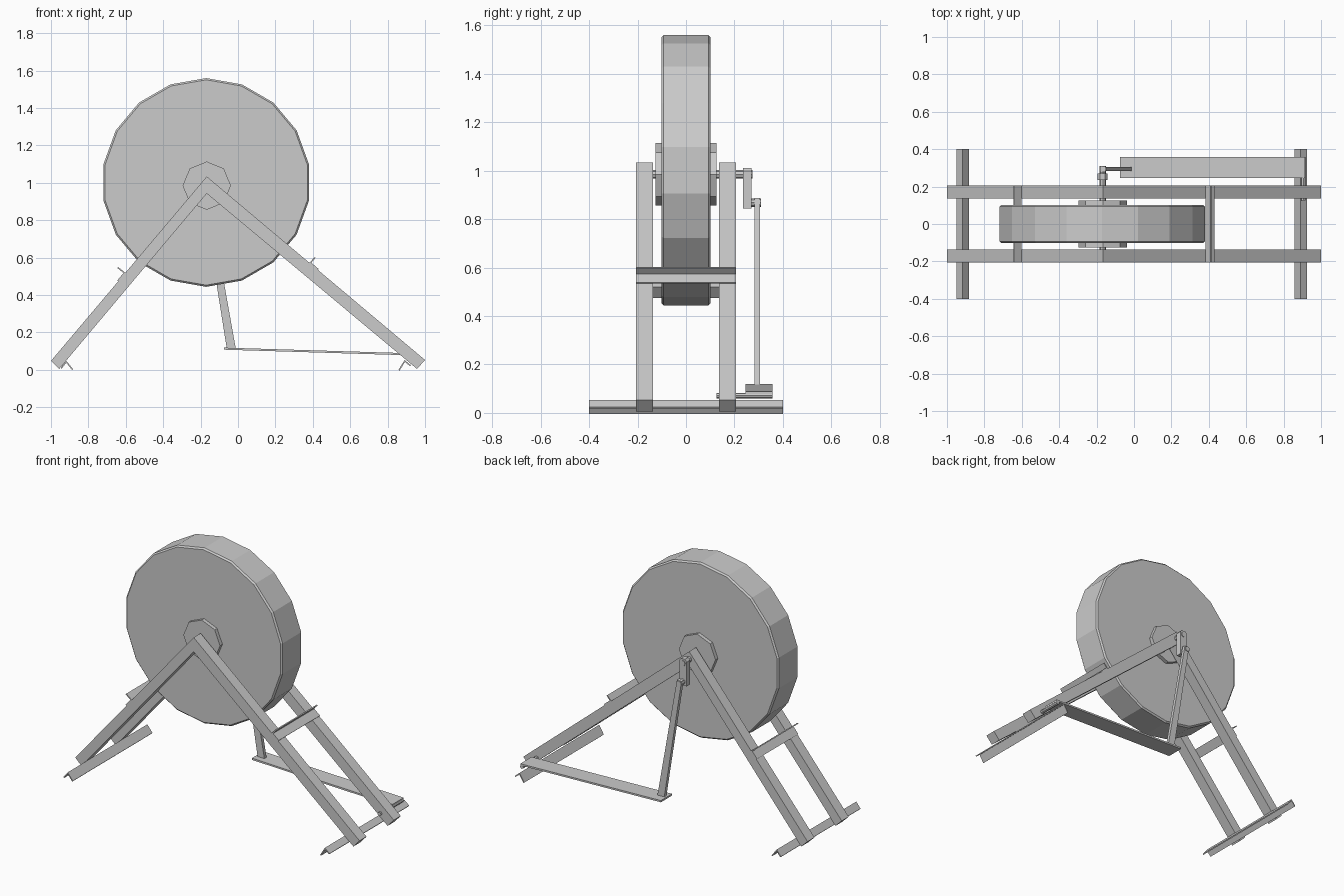
import bpy, bmesh, math
from mathutils import Vector

if "Cube" in bpy.data.objects:
    bpy.data.objects.remove(bpy.data.objects["Cube"])


def prism(name, profile, y0, y1):
    """Extrude an (x, z) outline from y0 to y1."""
    bm = bmesh.new()
    a = [bm.verts.new((x, y0, z)) for x, z in profile]
    b = [bm.verts.new((x, y1, z)) for x, z in profile]
    bm.faces.new(a)
    bm.faces.new(b[::-1])
    n = len(a)
    for i in range(n):
        bm.faces.new((a[i], b[i], b[(i + 1) % n], a[(i + 1) % n]))
    bmesh.ops.recalc_face_normals(bm, faces=bm.faces)
    me = bpy.data.meshes.new(name)
    bm.to_mesh(me)
    bm.free()
    ob = bpy.data.objects.new(name, me)
    bpy.context.collection.objects.link(ob)
    return ob


def disc(name, x, z, r, sides, y0, y1):
    """Low-poly cylinder along y with a vertex at the top."""
    pts = []
    for i in range(sides):
        t = math.pi / 2 + 2 * math.pi * i / sides
        pts.append((x + r * math.cos(t), z + r * math.sin(t)))
    return prism(name, pts, y0, y1)


def angle_iron(name, corner, end_a, end_b, half, t=0.007):
    """L-section bar along y: two flanges leaving one corner."""
    c, a, b = Vector(corner), Vector(end_a), Vector(end_b)
    u, v = (a - c).normalized() * t, (b - c).normalized() * t
    return prism(name, [c, a, a + v, c + u + v, b + u, b], -half, half)


AX, AZ = -0.167, 0.985

# Grinding wheel with small edge bevel
stone = disc("grinding_wheel", -0.17, 1.002, 0.558, 18, -0.102, 0.102)
bev = stone.modifiers.new("edge", "BEVEL")
bev.width = 0.009
bev.segments = 1
bev.limit_method = "ANGLE"
bev.angle_limit = math.radians(40)

# Hub plates and axle
disc("hub", AX, AZ, 0.129, 8, -0.126, 0.126)
disc("axle", AX, AZ, 0.018, 8, -0.17, 0.275)

# Mitred A-frame legs on both sides
for side, y in (("front", -0.172), ("back", 0.172)):
    for end, outer, inner in (("left", (-1.0, 0.048), (-0.956, 0.005)),
                              ("right", (1.0, 0.053), (0.957, 0.005))):
        prism(f"{side}_{end}_leg",
              [(AX, 1.034), outer, inner, (AX, 0.943)], y - 0.035, y + 0.035)

# Angle-iron feet and cross braces
angle_iron("left_foot", (-0.918, 0.049), (-0.948, 0.012), (-0.882, 0.004), 0.4)
angle_iron("right_foot", (0.891, 0.053), (0.924, 0.025), (0.858, 0.0), 0.4)
angle_iron("left_brace", (-0.602, 0.519), (-0.640, 0.474), (-0.641, 0.550), 0.207)
angle_iron("right_brace", (0.382, 0.572), (0.427, 0.534), (0.409, 0.603), 0.207)

# Crank arm and pin
prism("crank_arm", [(-0.194, 0.843), (-0.142, 0.843), (-0.142, 0.998),
                    (-0.154, 1.012), (-0.182, 1.012), (-0.194, 0.998)], 0.236, 0.27)
disc("crank_pin", AX, 0.868, 0.017, 8, 0.26, 0.31)

# Connecting rod, tapered
prism("connecting_rod", [(-0.182, 0.885), (-0.150, 0.888),
                         (-0.012, 0.114), (-0.060, 0.114)], 0.283, 0.305)

# Treadle board and its hinge rod
prism("treadle", [(-0.074, 0.108), (-0.074, 0.119),
                  (0.915, 0.089), (0.915, 0.078)], 0.245, 0.358)
disc("treadle_hinge", 0.905, 0.071, 0.012, 8, 0.126, 0.358)
